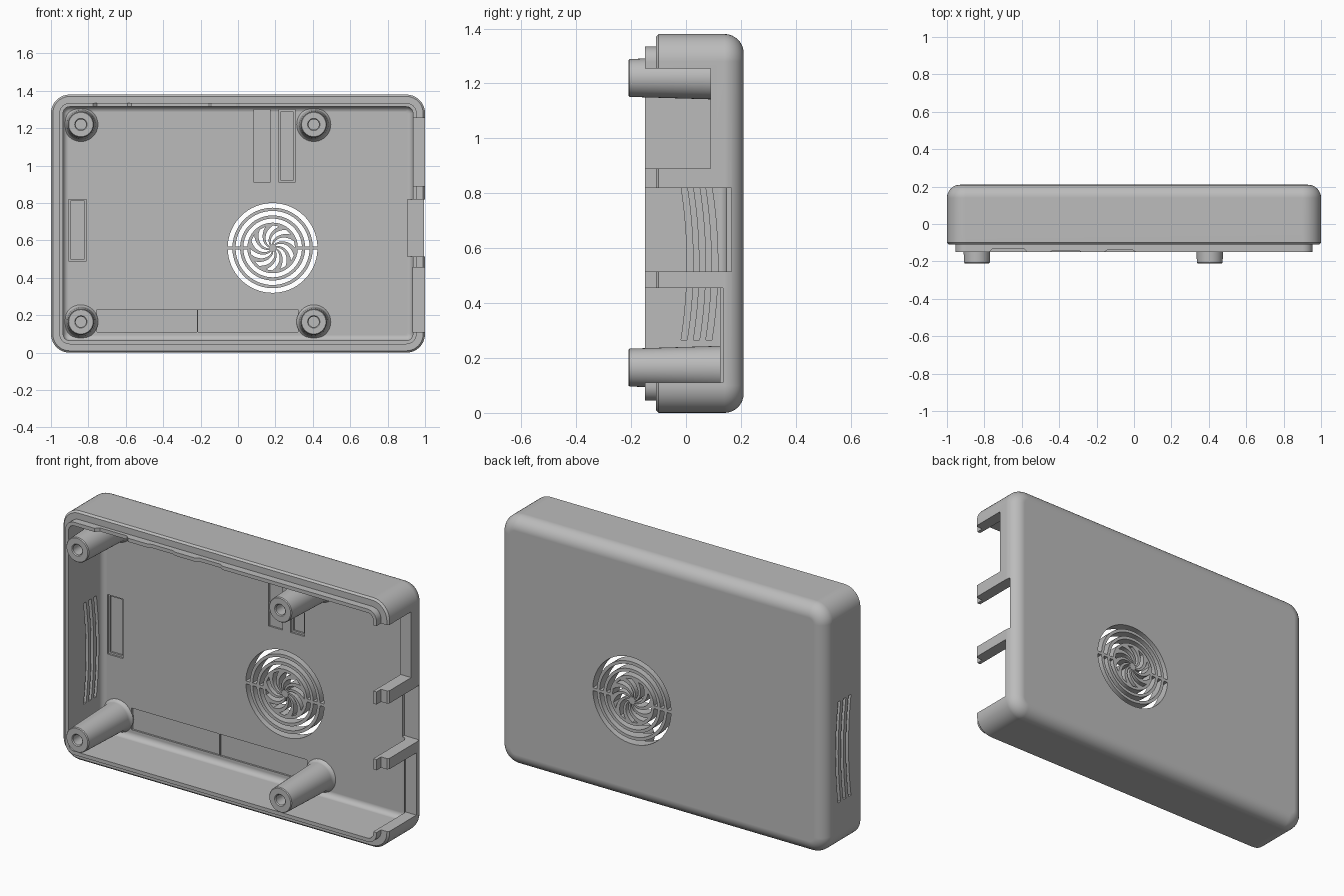
import bpy, bmesh, math

cube = bpy.data.objects.get("Cube")
if cube:
    bpy.data.objects.remove(cube, do_unlink=True)

grey = bpy.data.materials.new("light grey plastic")
grey.use_nodes = True
COLOR = (0.5, 0.5, 0.5, 1)
grey.diffuse_color = COLOR
grey.node_tree.nodes["Principled BSDF"].inputs["Base Color"].default_value = COLOR

HEIGHT, WALL, FLOOR, BACK = 1.38, 0.065, 0.147, 0.21


def make_object(name, bm):
    bmesh.ops.recalc_face_normals(bm, faces=bm.faces)
    mesh = bpy.data.meshes.new(name)
    bm.to_mesh(mesh)
    bm.free()
    mesh.materials.append(grey)
    obj = bpy.data.objects.new(name, mesh)
    bpy.context.collection.objects.link(obj)
    return obj


def loft(bm, rings, cap=False):
    loops = [[bm.verts.new(p) for p in ring] for ring in rings]
    n = len(loops[0])
    pairs = list(zip(loops, loops[1:]))
    if not cap:
        pairs.append((loops[-1], loops[0]))
    for a, b in pairs:
        for i in range(n):
            j = (i + 1) % n
            bm.faces.new((a[i], a[j], b[j], b[i]))
    if cap:
        bm.faces.new(loops[0])
        bm.faces.new(loops[-1])


def prism(bm, points, start, end, axis="y"):
    # Extrude an outline in (x, z) along y, or in (y, z) along x
    if axis == "y":
        rings = [[(u, d, v) for u, v in points] for d in (start, end)]
    else:
        rings = [[(d, u, v) for u, v in points] for d in (start, end)]
    loft(bm, rings, cap=True)


def rect(u0, u1, v0, v1):
    return [(u0, v0), (u1, v0), (u1, v1), (u0, v1)]


def outline(inset, y):
    # Rounded rectangle of the case at a given inset
    r = max(0.1 - inset, 0.015)
    cx, cz = 1 - inset - r, HEIGHT / 2 - inset - r
    points = []
    for k, (sx, sz) in enumerate([(1, 1), (-1, 1), (-1, -1), (1, -1)]):
        for i in range(11):
            a = math.pi / 2 * (k + i / 10)
            points.append((sx * cx + r * math.cos(a), y,
                           HEIGHT / 2 + sz * cz + r * math.sin(a)))
    return points


def cut(target, bm):
    cutter = make_object("cutter", bm)
    cutter.hide_render = True
    mod = target.modifiers.new("cut", "BOOLEAN")
    mod.operation = "DIFFERENCE"
    mod.solver = "EXACT"
    mod.object = cutter
    bpy.context.view_layer.objects.active = target
    bpy.ops.object.modifier_apply(modifier=mod.name)
    bpy.data.objects.remove(cutter, do_unlink=True)


def smooth(obj):
    bpy.ops.object.select_all(action="DESELECT")
    obj.select_set(True)
    bpy.context.view_layer.objects.active = obj
    bpy.ops.object.shade_smooth_by_angle(angle=math.radians(30))
    mod = obj.modifiers.new("weighted normals", "WEIGHTED_NORMAL")
    mod.keep_sharp = True


# Case shell: inner floor fillet, wall, stepped lip, outer wall, rounded back
quarter = [math.pi / 2 * i / 8 for i in range(9)]
FILLET, ROUND = 0.03, 0.07
profile = [(WALL + FILLET * (1 - math.sin(a)), FLOOR - FILLET * (1 - math.cos(a)))
           for a in quarter]
profile += [(WALL, -0.15), (0.045, -0.15), (0.045, -0.11), (0.01, -0.11), (0, -0.1)]
profile += [(ROUND * (1 - math.cos(a)), BACK - ROUND * (1 - math.sin(a)))
            for a in quarter]
bm = bmesh.new()
loft(bm, [outline(i, y) for i, y in profile], cap=True)
shell = make_object("case_shell", bm)

# Port openings in the left wall
bm = bmesh.new()
for x, depth, low, high in [(0.934, 0.09, 0.89, 1.255),
                            (0.905, 0.165, 0.515, 0.82),
                            (0.934, 0.135, 0.11, 0.455)]:
    prism(bm, rect(x, 1.1, low, high), -0.3, depth)
cut(shell, bm)

# Shallow notches along the top lip
bm = bmesh.new()
for x0, x1, y in [(-0.775, -0.57, -0.13), (-0.45, -0.28, -0.141), (-0.16, 0.01, -0.137)]:
    slope = 0.02
    ring = [(x0, -0.2), (x1, -0.2), (x1, -0.15), (x1 - slope, y), (x0 + slope, y), (x0, -0.15)]
    loft(bm, [[(x, d, z) for x, d in ring] for z in (1.28, 1.36)], cap=True)
cut(shell, bm)

# Floor pockets, framed ones get a second deeper step
pockets = [(0.085, 0.17, 0.91, 1.3, False), (0.22, 0.305, 0.91, 1.3, True),
           (-0.905, -0.81, 0.49, 0.82, True),
           (-0.755, -0.22, 0.11, 0.23, False), (-0.214, 0.32, 0.11, 0.23, False)]
bm = bmesh.new()
for x0, x1, z0, z1, framed in pockets:
    prism(bm, rect(x0, x1, z0, z1), FLOOR - 0.04, FLOOR + 0.01)
cut(shell, bm)
bm = bmesh.new()
for x0, x1, z0, z1, framed in pockets:
    if framed:
        e = 0.01
        prism(bm, rect(x0 + e, x1 - e, z0 + e, z1 - e), FLOOR - 0.04, FLOOR + 0.02)
cut(shell, bm)

# Fan grille: split ring slots around a pinwheel of curved slots
FAN_X, FAN_Z = 0.185, 0.56


def polar(r, a):
    return FAN_X + r * math.cos(a), FAN_Z + r * math.sin(a)


bm = bmesh.new()
for r0, r1 in [(0.215, 0.24), (0.174, 0.198), (0.135, 0.157)]:
    for side in (0, math.pi):
        points = []
        for r, order in ((r0, range(33)), (r1, range(32, -1, -1))):
            gap = math.asin(0.008 / r)
            points += [polar(r, side + gap + (math.pi - 2 * gap) * i / 32) for i in order]
        prism(bm, points, 0.05, 0.3)
BLADES = 10
for k in range(BLADES):
    edges = [[], []]
    for i in range(9):
        r = 0.02 + 0.1 * i / 8
        a = math.tau * k / BLADES - 1.1 * i / 8
        half = 0.14 + 0.04 * math.sin(math.pi * i / 8)
        edges[0].append(polar(r, a - half))
        edges[1].append(polar(r, a + half))
    prism(bm, edges[0] + edges[1][::-1], 0.05, 0.3)
cut(shell, bm)

# Curved louvre grooves on both faces of the right wall
bm = bmesh.new()
for y in (0.015, 0.06, 0.105):
    steps = [i / 8 for i in range(-8, 9)]
    near = [(y - 0.011 - 0.022 * t * t, 0.545 + 0.28 * t) for t in steps]
    far = [(u + 0.022, v) for u, v in near]
    for x0, x1 in [(-1.05, -0.978), (-0.957, -0.9)]:
        prism(bm, near + far[::-1], x0, x1, "x")
cut(shell, bm)
smooth(shell)

# Tapered screw posts with blind holes
post_profile = [(0.028, 0.1), (0.028, -0.205), (0.033, -0.21), (0.065, -0.21),
                (0.069, -0.205), (0.079, 0.125), (0.083, 0.138), (0.092, 0.148), (0.09, 0.16)]
for name, px, pz in [("upper_right_post", -0.84, 1.22), ("upper_left_post", 0.405, 1.22),
                     ("lower_right_post", -0.84, 0.165), ("lower_left_post", 0.405, 0.165)]:
    bm = bmesh.new()
    loft(bm, [[(px + r * math.cos(math.tau * i / 40), y, pz + r * math.sin(math.tau * i / 40))
               for i in range(40)] for r, y in post_profile], cap=True)
    smooth(make_object(name, bm))
